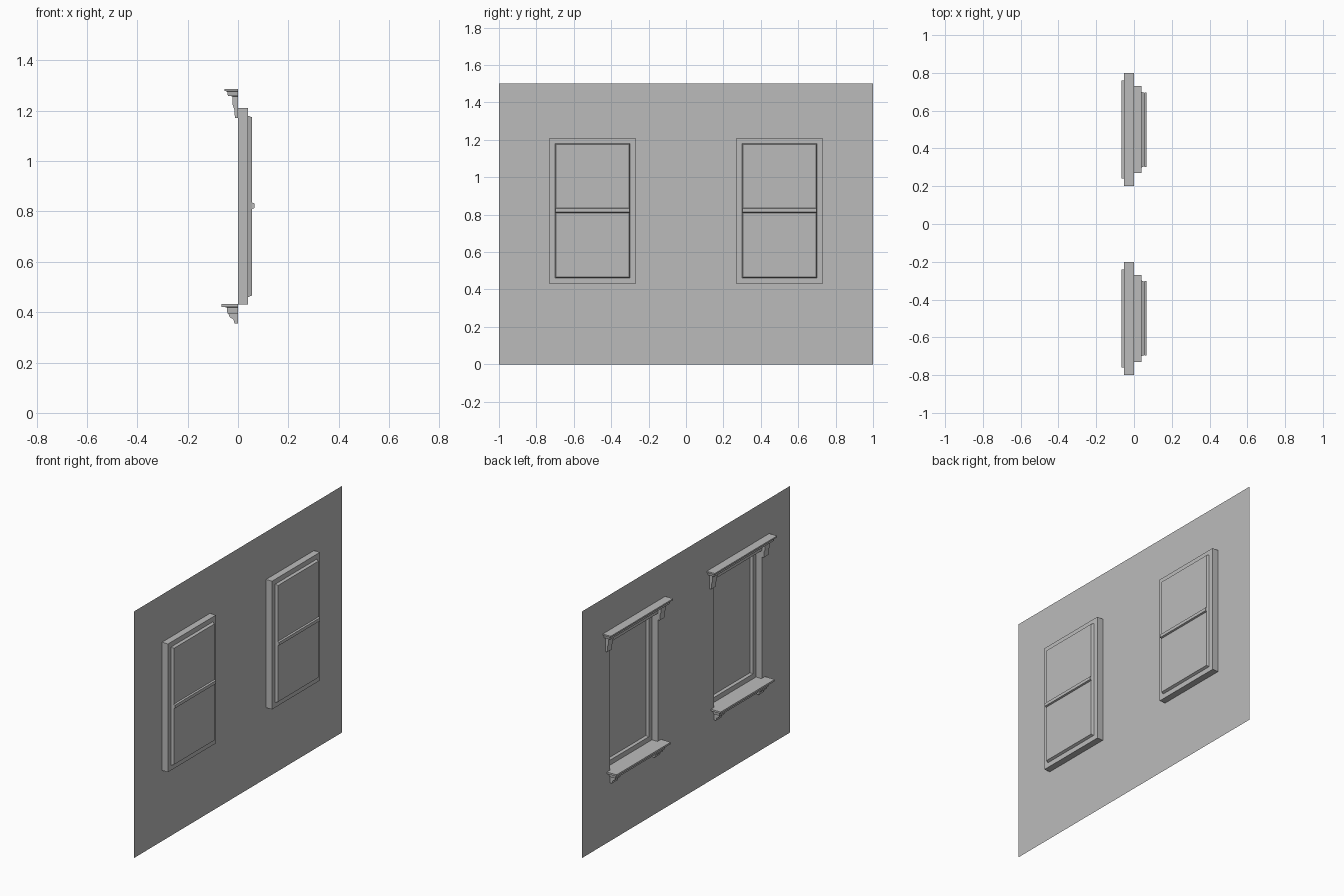
import bpy, bmesh

cube = bpy.data.objects.get("Cube")
if cube:
    bpy.data.objects.remove(cube, do_unlink=True)

# One plain grey for everything
grey = bpy.data.materials.new("plain grey")
grey.use_nodes = True
grey.diffuse_color = (0.5, 0.5, 0.5, 1)
grey.node_tree.nodes["Principled BSDF"].inputs["Base Color"].default_value = (0.5, 0.5, 0.5, 1)

HALF_W, LOW, HIGH = 0.23, 0.43, 1.21      # window opening
CENTRES = {"left": -0.5, "right": 0.5}    # window positions along y


def finish(bm, name):
    """Turn a bmesh into a mesh with the shared material."""
    mesh = bpy.data.meshes.new(name)
    bm.to_mesh(mesh)
    bm.free()
    mesh.materials.append(grey)
    return mesh


def place(mesh, name, y=0.0):
    ob = bpy.data.objects.new(name, mesh)
    ob.location.y = y
    bpy.context.collection.objects.link(ob)


def loft(rings, closed, name, cap_start=False, cap_end=False):
    """Skin a list of equal-length rings of points."""
    bm = bmesh.new()
    rows = [[bm.verts.new(p) for p in ring] for ring in rings]
    count = len(rows[0])
    for a, b in zip(rows, rows[1:]):
        for i in range(count if closed else count - 1):
            j = (i + 1) % count
            bm.faces.new((a[i], a[j], b[j], b[i]))
    if cap_start:
        bm.faces.new(rows[0][::-1])
    if cap_end:
        bm.faces.new(rows[-1])
    bmesh.ops.recalc_face_normals(bm, faces=bm.faces[:])
    return finish(bm, name)


def moulding(profile, base, name):
    """Stepped ledge whose ends return to the wall, from (depth, z) points."""
    rings = [[(0, -base - d, z), (-d, -base - d, z), (-d, base + d, z), (0, base + d, z)]
             for d, z in profile]
    return loft(rings, False, name, True, True)


def bracket(profile, y0, y1, name):
    """Extruded bracket, open where it meets the wall."""
    rings = [[(-d, y, z) for d, z in profile] for y in (y0, y1)]
    return loft(rings, False, name, True, True)


# Wall sheet with two openings
bm = bmesh.new()
ys = [-1] + [c + s * HALF_W for c in CENTRES.values() for s in (-1, 1)] + [1]
zs = [0, LOW, HIGH, 1.5]
grid = [[bm.verts.new((0, y, z)) for z in zs] for y in ys]
for i in range(len(ys) - 1):
    for j in range(len(zs) - 1):
        if j == 1 and i in (1, 3):
            continue
        bm.faces.new((grid[i][j], grid[i][j + 1], grid[i + 1][j + 1], grid[i + 1][j]))
place(finish(bm, "wall"), "wall")

# Recess, frame, sloped sash and pane in one stepped skin
steps = [(0, 0), (0.04, 0), (0.04, 0.03), (0.055, 0.036)]
rings = []
for x, inset in steps:
    w, lo, hi = HALF_W - inset, LOW + inset, HIGH - inset
    rings.append([(x, -w, lo), (x, w, lo), (x, w, hi), (x, -w, hi)])
recess = loft(rings, True, "window_recess", cap_end=True)
recess.flip_normals()

# Meeting rail behind the pane
rail = loft([[(x, -0.197, z0), (x, 0.197, z0), (x, 0.197, z1), (x, -0.197, z1)]
             for x, z0, z1 in ((0.055, 0.81, 0.835), (0.065, 0.813, 0.832))],
            True, "meeting_rail", cap_end=True)

# Cornice and sill
cornice = moulding([(0.053, 1.287), (0.053, 1.278), (0.043, 1.276), (0.040, 1.258),
                    (0.022, 1.257), (0.020, 1.25), (0, 1.25)], 0.247, "cornice")
sill = moulding([(0.065, 0.432), (0.065, 0.421), (0.044, 0.419), (0.044, 0.413),
                 (0.042, 0.394), (0, 0.394)], 0.195, "sill")

parts = {"window_recess": recess, "meeting_rail": rail, "cornice": cornice, "sill": sill}

# Paired brackets under the cornice and the sill
upper = [(0, 1.256), (0.022, 1.256), (0.021, 1.222), (0.015, 1.206), (0.012, 1.17), (0, 1.17)]
lower = [(0, 0.395), (0.038, 0.395), (0.033, 0.38), (0.018, 0.371), (0.014, 0.355), (0, 0.355)]
for side, s in (("near", -1), ("far", 1)):
    for kind, profile, a, b in (("cornice_bracket", upper, 0.23, 0.275),
                                ("sill_bracket", lower, 0.18, 0.23)):
        name = f"{side}_{kind}"
        parts[name] = bracket(profile, *sorted((s * a, s * b)), name)

# Both windows share the same meshes
for where, y in CENTRES.items():
    for name, mesh in parts.items():
        place(mesh, f"{where}_{name}", y)
